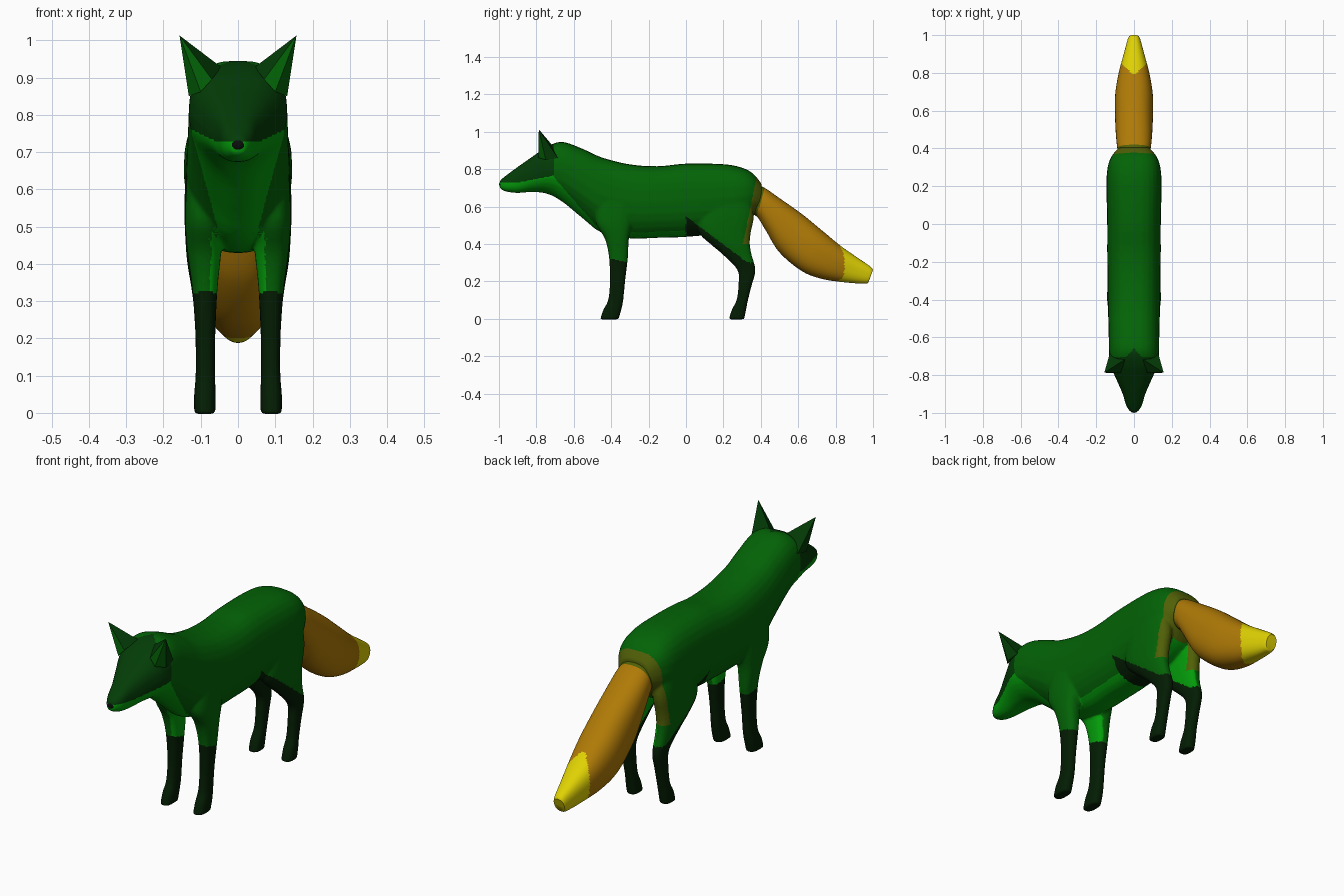
import bpy, bmesh, math
from mathutils import Vector

if "Cube" in bpy.data.objects:
    bpy.data.objects.remove(bpy.data.objects["Cube"])


def material(name, rgb):
    m = bpy.data.materials.new(name)
    m.diffuse_color = (*rgb, 1)
    m.use_nodes = True
    m.node_tree.nodes["Principled BSDF"].inputs["Base Color"].default_value = m.diffuse_color
    return m


GREEN = material("coat green", (0.001, 0.125, 0.002))
DARK = material("face dark green", (0.001, 0.045, 0.002))
BRIGHT = material("underside bright green", (0.001, 0.33, 0.003))
SOCK = material("sock blackish green", (0.001, 0.012, 0.001))
OLIVE = material("rump olive", (0.08, 0.115, 0.002))
ORANGE = material("tail ochre", (0.43, 0.195, 0.002))
YELLOW = material("tail tip yellow", (0.74, 0.64, 0.001))
NOSE = material("nose black", (0.003, 0.004, 0.003))


def smooth_rows(rows, steps):
    """Catmull-Rom interpolation between rows of numbers."""
    out = []
    for i in range(len(rows) - 1):
        p = [rows[max(0, min(len(rows) - 1, i + k))] for k in (-1, 0, 1, 2)]
        for s in range(steps):
            t = s / steps
            out.append([b + 0.5 * t * (c - a + t * (2*a - 5*b + 4*c - d + t * (3*(b - c) + d - a)))
                        for a, b, c, d in zip(*p)])
    return out + [list(rows[-1])]


def loft(bm, rows, power=2.5, sides=28, steps=4):
    """Rows: y, z of one edge; y, z of the opposite edge; centre x; half width; taper."""
    rings = []
    for ya, za, yb, zb, cx, hw, taper in smooth_rows(rows, steps):
        ring = []
        for k in range(sides):
            a = 2 * math.pi * k / sides
            c, s = math.cos(a), math.sin(a)
            u = math.copysign(abs(c) ** (2 / power), c)
            v = math.copysign(abs(s) ** (2 / power), s)
            if v < 0:
                u *= 1 - taper * v * v
            f = (v + 1) / 2
            ring.append(bm.verts.new((cx + hw * u, yb + (ya - yb) * f, zb + (za - zb) * f)))
        rings.append(ring)
    for r, q in zip(rings, rings[1:]):
        for k in range(sides):
            j = (k + 1) % sides
            bm.faces.new((r[k], r[j], q[j], q[k]))
    bm.faces.new(rings[0])
    bm.faces.new(rings[-1])


def finish(bm, name, mats):
    bmesh.ops.recalc_face_normals(bm, faces=bm.faces[:])
    me = bpy.data.meshes.new(name)
    bm.to_mesh(me)
    bm.free()
    ob = bpy.data.objects.new(name, me)
    bpy.context.collection.objects.link(ob)
    for m in mats:
        me.materials.append(m)
    return ob


def activate(ob):
    bpy.ops.object.select_all(action='DESELECT')
    ob.select_set(True)
    bpy.context.view_layer.objects.active = ob


# Head, neck and torso: y, bottom, top, half width, taper of the lower half
TORSO = [(-0.995, .695, .74, .02, .1), (-.96, .68, .768, .042, .1), (-.9, .673, .812, .06, .1),
         (-.82, .678, .868, .095, .2), (-.74, .668, .922, .128, .3), (-.66, .625, .946, .133, .4),
         (-.55, .535, .908, .135, .45), (-.45, .46, .863, .138, .4), (-.3, .43, .826, .14, .25),
         (-.15, .433, .816, .142, .2), (0, .438, .83, .142, .2), (.2, .46, .827, .146, .25),
         (.3, .5, .808, .14, .3), (.36, .55, .775, .118, .3), (.405, .58, .72, .08, .2)]
# Legs: z, front y, back y, inner x, outer x
FRONT_LEG = [(.64, -.48, -.27, .04, .138), (.52, -.485, -.285, .04, .143), (.43, -.435, -.305, .045, .136),
             (.33, -.412, -.31, .055, .123), (.2, -.407, -.325, .061, .114), (.1, -.417, -.335, .061, .114),
             (.05, -.442, -.345, .06, .118), (-.003, -.46, -.36, .06, .118)]
HIND_LEG = [(.68, .12, .34, .04, .14), (.55, .07, .362, .037, .144), (.46, .07, .347, .042, .141),
            (.4, .13, .342, .05, .136), (.34, .2, .352, .055, .126), (.26, .275, .372, .06, .116),
            (.18, .28, .352, .061, .114), (.1, .27, .332, .061, .114), (.05, .245, .322, .06, .118),
            (-.003, .228, .312, .06, .118)]

bm = bmesh.new()
loft(bm, [(y, zt, y, zb, 0, hw, tp) for y, zb, zt, hw, tp in TORSO], 2.7)
for side in (-1, 1):
    for leg in (FRONT_LEG, HIND_LEG):
        loft(bm, [(yb, z, yf, z, side * (xi + xo) / 2, (xo - xi) / 2, 0)
                  for z, yf, yb, xi, xo in leg], 2.5, 20)
body = finish(bm, "body_and_legs", [GREEN, DARK, BRIGHT, SOCK, OLIVE])

# Fuse torso and legs into one skin
activate(body)
fuse = body.modifiers.new("fuse", 'REMESH')
fuse.mode = 'VOXEL'
fuse.voxel_size = 0.006
relax = body.modifiers.new("relax", 'SMOOTH')
relax.factor = 0.5
relax.iterations = 12
for m in ("fuse", "relax"):
    bpy.ops.object.modifier_apply(modifier=m)


def coat(c, n):
    x, y, z = abs(c.x), c.y, c.z
    if z < (.3 + max(0, .75 * (.33 - y)) if y > 0 else .325 - .25 * max(0, y + .41)):
        return 3                                            # socks
    if y < (-.66 - x if x < .045 else -.705):               # mask above, pale muzzle below
        return 1 if z > .728 + .2 * max(0, y + .9) else 2
    inward = -n.x if c.x > 0 else n.x
    if y < -.36 and z < .75 - 1.15 * (y + .7) and x < .085 + .22 * (z - .5) and n.y < .2:
        return 2                                            # throat and chest
    if z > .4 and n.y > .25 and y > .315 + .2 * (z - .45):
        return 4                                            # band around the tail root
    if (n.z < -.7 and z < .6) or (z < .56 and inward > .35):
        return 2                                            # belly and inner legs
    return 0


for p in body.data.polygons:
    p.material_index = coat(p.center, p.normal)
bpy.ops.object.shade_smooth_by_angle(angle=math.radians(50))

# Tail with an olive root and a pointed colour change near the end
bm = bmesh.new()
loft(bm, [(.35, .73, .33, .57, 0, .075, 0), (.42, .7, .38, .545, 0, .088, 0),
          (.5, .645, .425, .475, 0, .095, 0), (.62, .56, .5, .355, 0, .1, 0),
          (.73, .47, .62, .255, 0, .1, 0), (.83, .388, .73, .213, 0, .084, 0),
          (.92, .325, .86, .194, 0, .056, 0), (.985, .28, .955, .188, 0, .035, 0),
          (1.0, .262, .975, .194, 0, .028, 0)], 2.4, 64, 14)
tail = finish(bm, "tail", [ORANGE, YELLOW, OLIVE])
for p in tail.data.polygons:
    c = p.center
    p.material_index = (2 if c.y < .422 - .3 * (.7 - c.z)
                        else int(c.y > .79 + .85 * abs(c.x)))
activate(tail)
bpy.ops.object.shade_smooth_by_angle(angle=math.radians(50))

# Ears: pointed shells with a lighter front face
for side, name in ((-1, "left_ear"), (1, "right_ear")):
    bm = bmesh.new()
    tip = bm.verts.new((side * .157, -.787, 1.013))
    base = [bm.verts.new((side * x, y, z)) for x, y, z in
            ((.045, -.715, .928), (.07, -.785, .895), (.1, -.79, .862), (.132, -.75, .85), (.128, -.685, .86))]
    for k in range(5):
        f = bm.faces.new((base[k], base[(k + 1) % 5], tip))
        f.material_index = int(k in (1, 2))
    bm.faces.new(base)
    finish(bm, name, [DARK, GREEN])

# Nose tip
bm = bmesh.new()
bmesh.ops.create_icosphere(bm, subdivisions=2, radius=1)
for v in bm.verts:
    v.co = Vector((v.co.x * .023, -.981 + v.co.y * .019, .719 + v.co.z * .019))
nose = finish(bm, "nose", [NOSE])
activate(nose)
bpy.ops.object.shade_smooth_by_angle(angle=math.radians(60))
